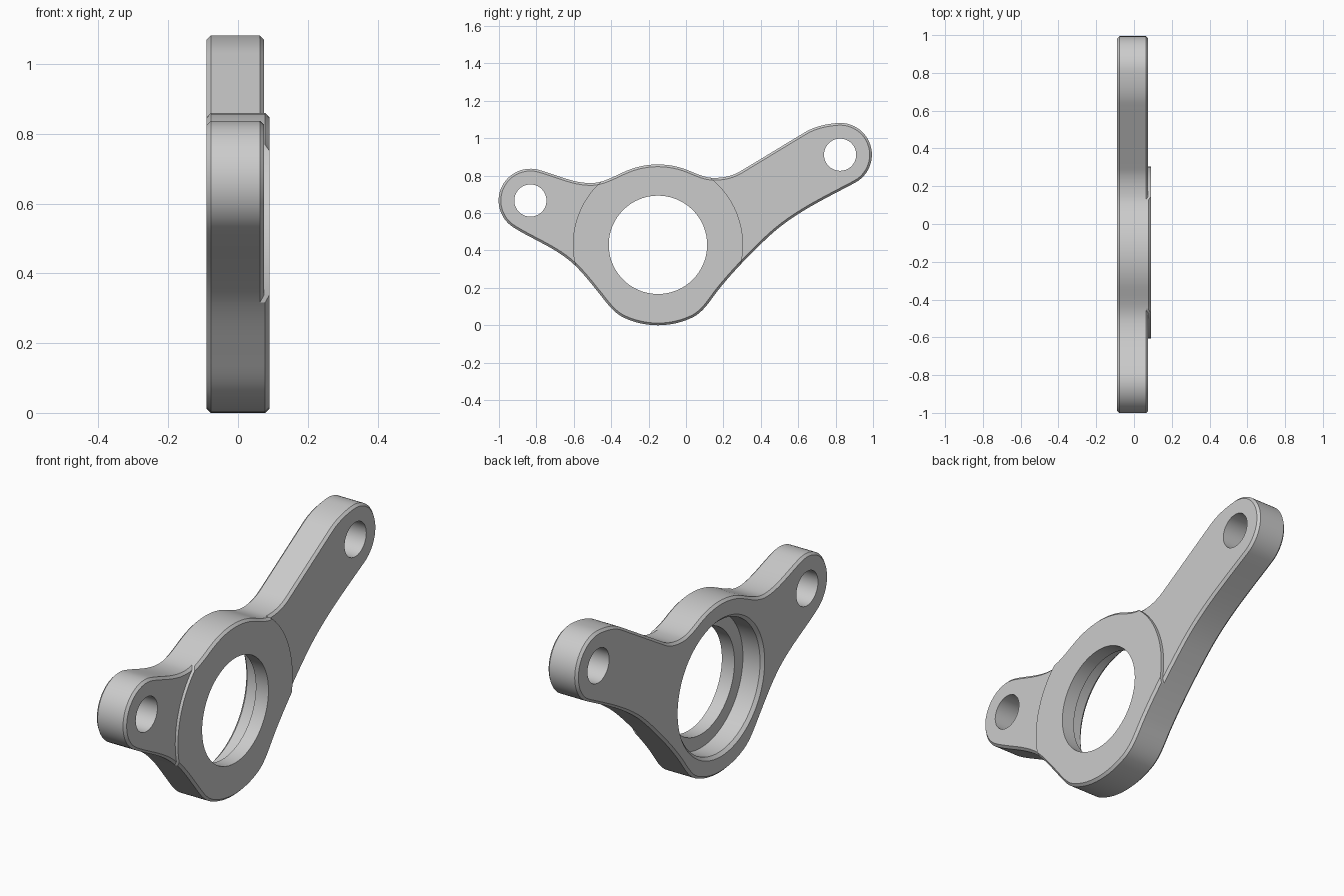
import bpy, bmesh
from math import radians, cos, sin, pi
from mathutils import Vector, Matrix

if "Cube" in bpy.data.objects:
    bpy.data.objects.remove(bpy.data.objects["Cube"], do_unlink=True)

# Main dimensions: centres are (y, z), depths are along x
HUB, HUB_R = (-0.15, 0.43), 0.43
LONG_END, SHORT_END, END_R = (0.824, 0.912), (-0.832, 0.667), 0.17
BACK, ARM_FACE, HUB_FACE = -0.09, 0.075, 0.09
CHAMFER, STEP = 0.012, 0.02

metal = bpy.data.materials.new("plain grey metal")
metal.use_nodes = True
GREY = (0.6, 0.6, 0.6, 1)
metal.diffuse_color = GREY
metal.node_tree.nodes["Principled BSDF"].inputs["Base Color"].default_value = GREY


def on_circle(centre, r, angle):
    """Outline node on a circle: y, z and travel direction."""
    a = radians(angle)
    return centre[0] + r * cos(a), centre[1] + r * sin(a), angle + 90


def smooth_outline(nodes, steps=12):
    """Closed curve through nodes with given directions; exact for arcs."""
    points = []
    for (y0, z0, d0), (y1, z1, d1) in zip(nodes, nodes[1:] + nodes[:1]):
        p, q = Vector((y0, z0)), Vector((y1, z1))
        turn = radians((d1 - d0 + 180) % 360 - 180)
        handle = (q - p).length * 2 / 3 / (1 + cos(turn / 2))
        a = p + handle * Vector((cos(radians(d0)), sin(radians(d0))))
        b = q - handle * Vector((cos(radians(d1)), sin(radians(d1))))
        for i in range(steps):
            t = i / steps
            s = 1 - t
            points.append(p * s**3 + a * 3 * s * s * t + b * 3 * s * t * t + q * t**3)
    return points


def add_object(name, bm):
    bmesh.ops.recalc_face_normals(bm, faces=bm.faces)
    mesh = bpy.data.meshes.new(name)
    bm.to_mesh(mesh)
    bm.free()
    mesh.materials.append(metal)
    obj = bpy.data.objects.new(name, mesh)
    bpy.context.collection.objects.link(obj)
    return obj


def plate(name, outline, x0, x1, chamfered):
    """Extrude the outline along x and chamfer the rims at the listed depths."""
    bm = bmesh.new()
    face = bm.faces.new([bm.verts.new((x0, p.x, p.y)) for p in outline])
    new = bmesh.ops.extrude_face_region(bm, geom=[face])["geom"]
    moved = [v for v in new if isinstance(v, bmesh.types.BMVert)]
    bmesh.ops.translate(bm, verts=moved, vec=(x1 - x0, 0, 0))
    rims = [e for e in bm.edges
            if any(all(abs(v.co.x - x) < 1e-5 for v in e.verts) for x in chamfered)]
    bmesh.ops.bevel(bm, geom=rims, offset=CHAMFER, segments=1, affect='EDGES')
    return add_object(name, bm)


def cylinder(name, centre, x0, x1, r0, r1):
    """Round cutter along x, with radius r0 at x0 and r1 at x1."""
    bm = bmesh.new()
    place = Matrix.Translation(((x0 + x1) / 2, *centre)) @ Matrix.Rotation(pi / 2, 4, 'Y')
    bmesh.ops.create_cone(bm, cap_ends=True, segments=96, radius1=r0, radius2=r1,
                          depth=x1 - x0, matrix=place)
    obj = add_object(name, bm)
    obj.hide_render = True
    return obj


def cut(target, cutter, operation='DIFFERENCE'):
    mod = target.modifiers.new("cut", 'BOOLEAN')
    mod.operation, mod.object, mod.solver = operation, cutter, 'EXACT'
    with bpy.context.temp_override(object=target, active_object=target):
        bpy.ops.object.modifier_apply(modifier=mod.name)


outline = smooth_outline([
    # long arm end and its straight upper edge
    *[on_circle(LONG_END, END_R, a) for a in (-62, 20, 95)],
    (0.636, 1.032, 211), (0.29, 0.823, 211), (0.15, 0.788, 180),
    # crown of the hub and the dip beside it
    on_circle(HUB, HUB_R, 67), on_circle(HUB, HUB_R, 113), (-0.51, 0.76, 180),
    # short arm end and its underside
    *[on_circle(SHORT_END, END_R, a) for a in (75, 155, 238)],
    (-0.6, 0.326, -43), (-0.465, 0.171, -51),
    # bottom of the hub and underside of the long arm
    on_circle(HUB, HUB_R, 245), on_circle(HUB, HUB_R, 295),
    (0.176, 0.193, 51), (0.444, 0.476, 43),
])

# Bracket body and the raised hub face that sits on it
body = plate("bracket_body", outline, BACK, ARM_FACE, (BACK, ARM_FACE))
hub = plate("raised_hub_face", outline, ARM_FACE - CHAMFER, HUB_FACE, (HUB_FACE,))

# Round limit of the raised face, bolt holes, through hole and stepped bearing seat
hub_limit = cylinder("hub_limit_cutter", HUB, -0.3, 0.3, 0.455, 0.455)
through = cylinder("through_hole_cutter", HUB, -0.3, 0.3, 0.263, 0.263)
seat = cylinder("bearing_seat_cutter", HUB, -0.3, STEP, 0.33, 0.33)
seat_rim = cylinder("seat_chamfer_cutter", HUB, BACK - 0.02, BACK + 0.015, 0.365, 0.33)
bolts = [cylinder("bolt_hole_cutter", c, -0.3, 0.3, 0.086, 0.086)
         for c in (LONG_END, SHORT_END)]

cut(hub, hub_limit, 'INTERSECT')
cut(hub, through)
for tool in (through, seat, seat_rim, *bolts):
    cut(body, tool)
for tool in (hub_limit, through, seat, seat_rim, *bolts):
    bpy.data.objects.remove(tool, do_unlink=True)

# Smooth round walls, crisp chamfers
bpy.ops.object.select_all(action='DESELECT')
for part in (body, hub):
    part.select_set(True)
bpy.context.view_layer.objects.active = body
bpy.ops.object.shade_smooth_by_angle(angle=radians(30))
